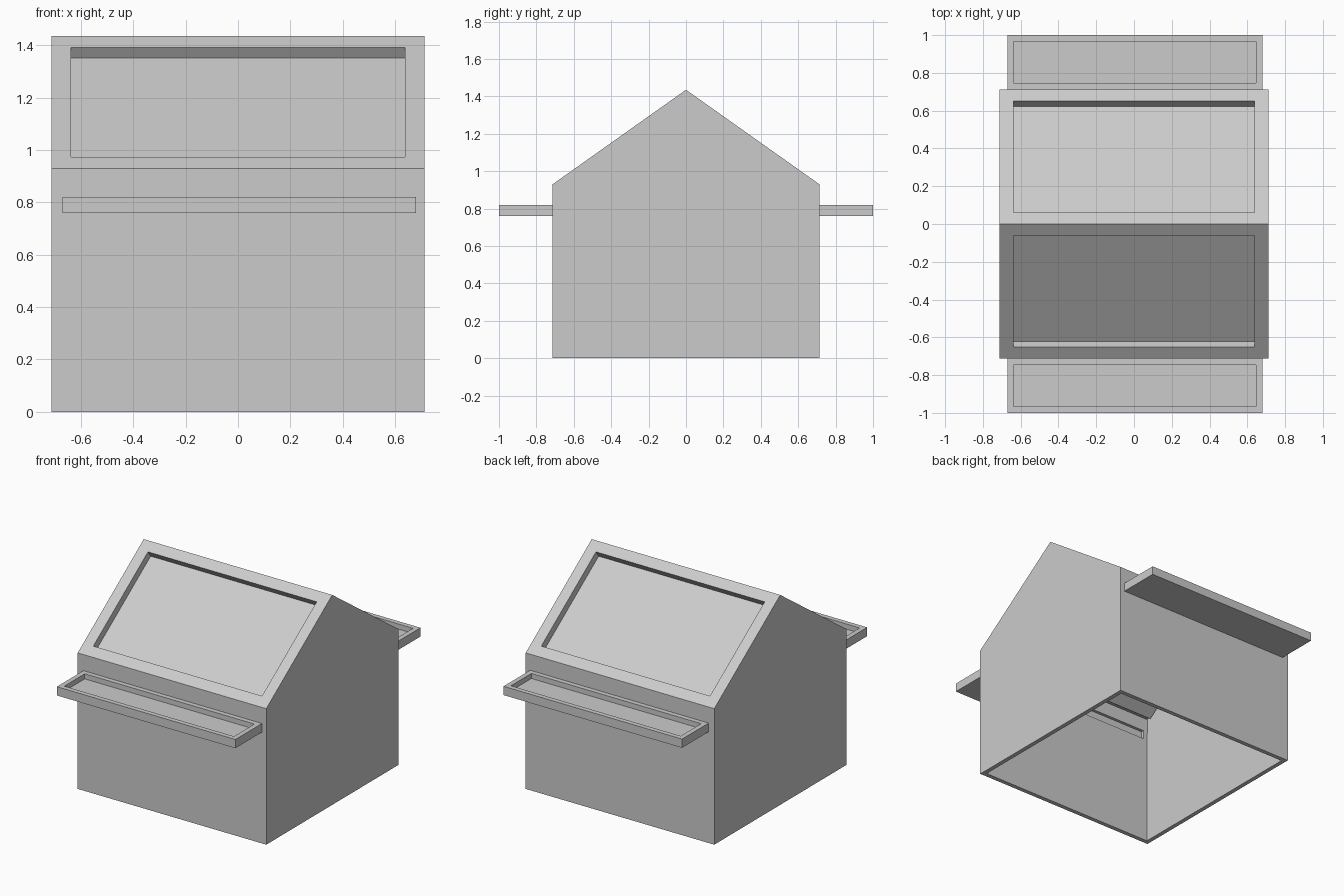
import bpy, bmesh
from mathutils import Vector

if "Cube" in bpy.data.objects:
    bpy.data.objects.remove(bpy.data.objects["Cube"], do_unlink=True)

HALF, EAVE, RIDGE = 0.713, 0.93, 1.435
WALL = 0.03
TRAY_LOW, TRAY_TOP, TRAY_X = 0.76, 0.82, 0.005

grey = bpy.data.materials.new("light_grey")
grey.use_nodes = True
grey.diffuse_color = (0.6, 0.6, 0.6, 1)
grey.node_tree.nodes["Principled BSDF"].inputs["Base Color"].default_value = (0.6, 0.6, 0.6, 1)


def finish(name, bm):
    bmesh.ops.recalc_face_normals(bm, faces=bm.faces)
    mesh = bpy.data.meshes.new(name)
    bm.to_mesh(mesh)
    bm.free()
    mesh.materials.append(grey)
    obj = bpy.data.objects.new(name, mesh)
    bpy.context.collection.objects.link(obj)
    return obj


def box(low, high):
    bm = bmesh.new()
    bmesh.ops.create_cube(bm, size=1)
    low, high = Vector(low), Vector(high)
    for v in bm.verts:
        v.co = (low + high) / 2 + v.co * (high - low)
    bm.normal_update()
    return bm


def recess(bm, faces, rim, depth):
    """Inset each face by the rim width, then sink it to make a pocket."""
    for face in faces:
        normal = face.normal.copy()
        bmesh.ops.inset_individual(bm, faces=[face], thickness=rim, use_even_offset=True)
        pocket = bmesh.ops.extrude_discrete_faces(bm, faces=[face])["faces"][0]
        bmesh.ops.translate(bm, verts=pocket.verts, vec=-normal * depth)


# House shell: gable profile extruded along x, open underneath
bm = bmesh.new()
profile = [(-HALF, 0), (-HALF, EAVE), (0, RIDGE), (HALF, EAVE), (HALF, 0)]
gable = bm.faces.new([bm.verts.new((-HALF, y, z)) for y, z in profile])
extruded = bmesh.ops.extrude_face_region(bm, geom=[gable], use_keep_orig=True)["geom"]
bmesh.ops.translate(bm, verts=[g for g in extruded if isinstance(g, bmesh.types.BMVert)],
                    vec=(2 * HALF, 0, 0))
bmesh.ops.recalc_face_normals(bm, faces=bm.faces)
bm.normal_update()
floor = [f for f in bm.faces if f.normal.z < -0.9]
bmesh.ops.delete(bm, geom=floor, context="FACES_ONLY")

# Sunken roof panels
slopes = [f for f in bm.faces if f.normal.z > 0.3]
recess(bm, slopes, 0.075, 0.05)
house = finish("house_shell", bm)
shell = house.modifiers.new("wall_thickness", "SOLIDIFY")
shell.thickness = WALL
shell.offset = -1
shell.use_even_offset = True

for side, label in ((-1, "front"), (1, "back")):
    # Shallow slot on the inside of the wall, behind the tray
    y0, y1 = sorted((side * (HALF - 0.06), side * (HALF - 0.01)))
    cutter = finish(label + "_slot_cutter",
                    box((TRAY_X - 0.66, y0, TRAY_LOW), (TRAY_X + 0.66, y1, TRAY_TOP)))
    cutter.hide_render = True
    cutter.hide_viewport = True
    cut = house.modifiers.new(label + "_slot", "BOOLEAN")
    cut.operation = "DIFFERENCE"
    cut.solver = "EXACT"
    cut.object = cutter

    # Shelf tray with a shallow pocket in its top
    y0, y1 = sorted((side * HALF, side * 1.0))
    bm = box((TRAY_X - 0.675, y0, TRAY_LOW), (TRAY_X + 0.675, y1, TRAY_TOP))
    recess(bm, [f for f in bm.faces if f.normal.z > 0.9], 0.033, 0.035)
    finish(label + "_tray", bm)
